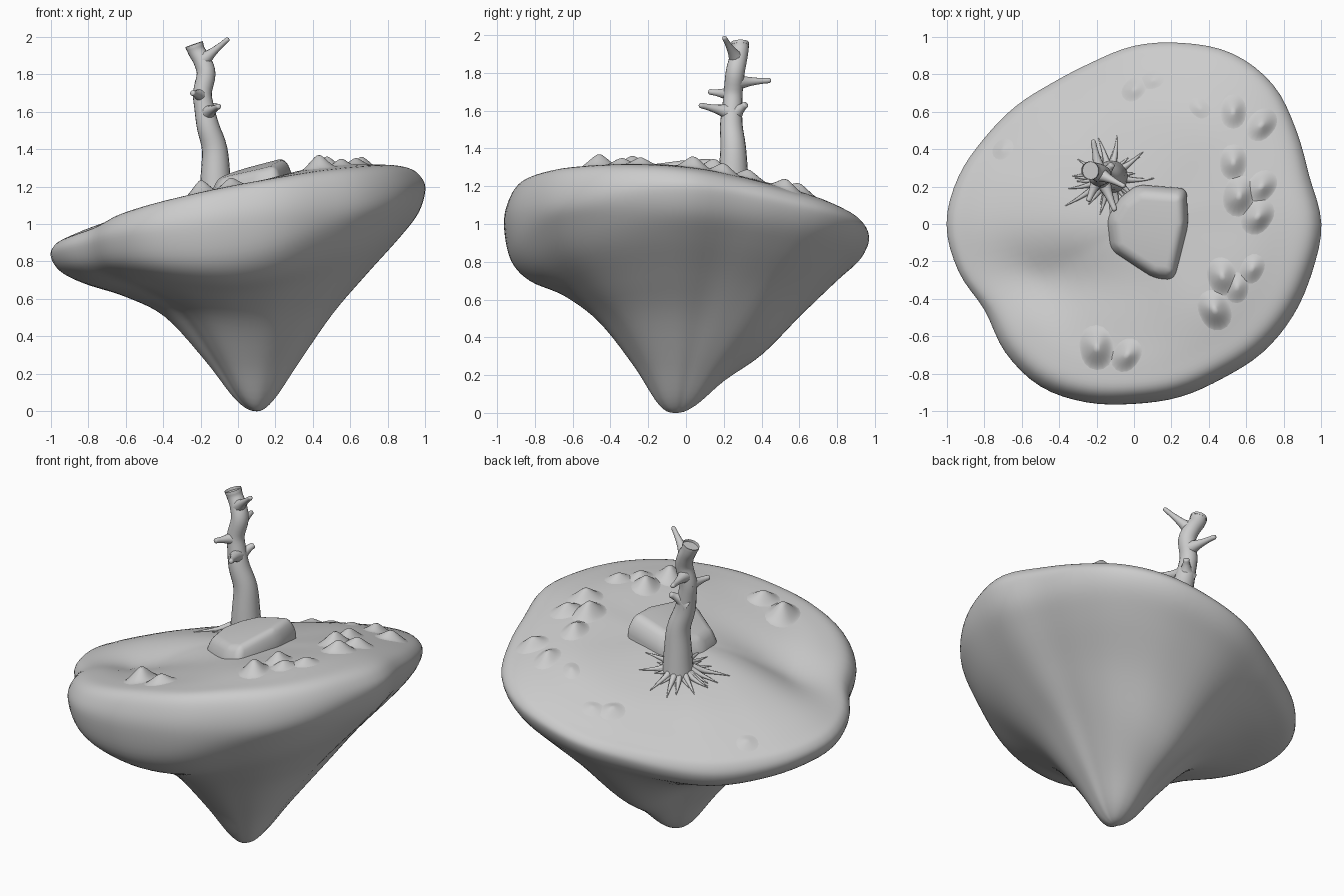
import bpy, bmesh, math, random
from mathutils import Vector
from mathutils.bvhtree import BVHTree

cube = bpy.data.objects.get("Cube")
if cube:
    bpy.data.objects.remove(cube, do_unlink=True)
random.seed(4)

grey = bpy.data.materials.new("plain_grey")
grey.use_nodes = True
grey.diffuse_color = (0.6, 0.6, 0.6, 1)
grey.node_tree.nodes["Principled BSDF"].inputs["Base Color"].default_value = (0.6, 0.6, 0.6, 1)


def finish(name, bm, angle=60):
    """Turn a bmesh into a smooth shaded object."""
    bmesh.ops.recalc_face_normals(bm, faces=bm.faces)
    mesh = bpy.data.meshes.new(name)
    bm.to_mesh(mesh)
    bm.free()
    mesh.materials.append(grey)
    obj = bpy.data.objects.new(name, mesh)
    bpy.context.collection.objects.link(obj)
    bpy.ops.object.select_all(action="DESELECT")
    obj.select_set(True)
    bpy.context.view_layer.objects.active = obj
    bpy.ops.object.shade_smooth_by_angle(angle=math.radians(angle))
    return obj


def spline(a, b, c, d, t):
    return b + (c - a) * (t / 2) + (a * 2 - b * 5 + c * 4 - d) * (t * t / 2) \
        + (b * 3 - a - c * 3 + d) * (t * t * t / 2)


def around(values, turn):
    """Smooth closed interpolation, turn running from 0 to 1."""
    n = len(values)
    i = int(turn * n)
    return spline(*(values[(i + k) % n] for k in (-1, 0, 1, 2)), turn * n - i)


def stitch(bm, rings, caps=True):
    """Join equal vertex rings into a skin."""
    for low, high in zip(rings, rings[1:]):
        for i in range(len(low)):
            j = (i + 1) % len(low)
            bm.faces.new((low[i], low[j], high[j], high[i]))
    if caps:
        bm.faces.new(rings[0])
        bm.faces.new(rings[-1])


# Island: outline radii every 15 degrees, and eight radial height profiles
OUTLINE = [1, .97, 1, 1.05, 1.05, 1, .95, .89, .87, .89, .92, .97,
           1, .97, .92, .97, 1, .985, .96, .955, .95, .97, .98, .985]
# middle, shoulder, rim, then down the underside
HEIGHTS = [Vector(row) for row in (
    (1.30, 1.29, 1.18, 1.06, .93, .73, .52, .26, .06),
    (1.21, 1.14, 1.05, .96, .84, .65, .43, .22, .05),
    (1.09, .96, .88, .80, .70, .51, .31, .17, .04),
    (1.04, .87, .76, .69, .64, .56, .44, .24, .05),
    (1.05, .92, .83, .755, .69, .62, .51, .27, .06),
    (1.09, 1.05, .92, .80, .72, .64, .52, .27, .06),
    (1.20, 1.20, 1.0, .82, .705, .62, .48, .25, .04),
    (1.30, 1.29, 1.1, 1.0, .85, .68, .50, .26, .05))]
UNDER = (1, .96, .85, .65, .45, .25, .1)
TIP = Vector((.1, -.05, 0))
CENTRE = 1.2


def profile(turn):
    """Control points (reach, height, tip weight) from top centre to tip."""
    h = around(HEIGHTS, turn)
    mid, shoulder, rim = h[0], h[1], h[2]
    pts = [Vector((0, CENTRE, 0)), Vector((.3, CENTRE * .6 + mid * .4, 0)), Vector((.6, mid, 0)),
           Vector((.8, mid * .35 + shoulder * .65 + .01, 0)), Vector((.92, shoulder, 0)),
           Vector((.98, shoulder * .6 + rim * .4, 0))]
    pts += [Vector((s, z, 1 - s)) for s, z in zip(UNDER, h[2:])]
    pts.append(Vector((0, 0, 1)))
    start = pts[0] * 2 - pts[1]
    end = Vector((-.1, h[8], 1.1))
    return [start] + pts + [end]


def build_island():
    bm = bmesh.new()
    around_steps, sub = 96, 5
    columns = []
    for a in range(around_steps):
        turn = a / around_steps
        reach = around(OUTLINE, turn)
        edge = Vector((math.cos(turn * math.tau), math.sin(turn * math.tau), 0)) * reach
        ctrl = profile(turn)
        column = []
        for i in range(len(ctrl) - 3):
            for k in range(sub):
                s, z, w = spline(*ctrl[i:i + 4], k / sub)
                p = edge * s + TIP * w
                # Broad shallow valley, fading before the rim
                if i < 6:
                    fade = min(1, max(0, (.15 - p.x) / .5)) * min(1, max(0, (1 - s) / .35))
                    z -= .05 * fade * math.exp(-((p.y + .3) / .17) ** 2)
                column.append((p.x, p.y, z))
        columns.append(column)
    rings = [[bm.verts.new(c[k]) for c in columns] for k in range(1, len(columns[0]))]
    stitch(bm, rings, caps=False)
    for ring, point in ((rings[0], (0, 0, CENTRE)), (rings[-1], TIP)):
        pole = bm.verts.new(point)
        for i in range(around_steps):
            bm.faces.new((ring[i], ring[(i + 1) % around_steps], pole))
    return finish("island", bm, 80)


island = build_island()
island_tree = BVHTree.FromPolygons([v.co for v in island.data.vertices],
                                   [p.vertices for p in island.data.polygons])


def ground(x, y):
    hit = island_tree.ray_cast(Vector((x, y, 3)), Vector((0, 0, -1)))[0]
    return hit.z if hit else 1


# Mounds: small peaked bells that follow the ground
def mound(name, x, y, radius, height):
    bm = bmesh.new()
    rings = []
    for k in range(1, 11):
        f = k / 10
        ring = []
        for i in range(20):
            a = i / 20 * math.tau
            r = radius * f * (1 + .15 * math.sin(2 * a + x * 9))
            px, py = x + r * math.cos(a), y + r * math.sin(a)
            lift = height * (1 - f) ** 2 * (1 + 1.4 * f)
            ring.append(bm.verts.new((px, py, ground(px, py) + lift - .002 * f)))
        rings.append(ring)
    stitch(bm, rings, caps=False)
    bm.faces.new(rings[0])
    finish(name, bm, 80)


MOUNDS = [(.53, .6, .045), (.68, .53, .05), (.53, .33, .05), (.56, .15, .07), (.68, .2, .05),
          (.66, .04, .06), (.47, -.28, .06), (.63, -.24, .035), (.43, -.46, .07),
          (.55, -.34, .035), (-.2, -.66, .08), (-.04, -.7, .05),
          (0, .72, .025), (.1, .77, .015), (-.7, .4, .015), (.35, .62, .015)]
for n, (x, y, h) in enumerate(MOUNDS):
    mound(f"mound_{n + 1}", x, y, .06 + h * .7, h)

# Tilted rounded slab of rock, narrower at the top and sinking to the front
corners = [Vector(c) for c in ((-.13, -.14), (-.01, -.22), (.11, -.3), (.22, -.31), (.29, 0),
                               (.28, .19), (.02, .21), (-.08, .14), (-.15, .03))]
middle = Vector((.09, -.05))
bm = bmesh.new()
rings = []
for scale, level, tilt in ((1, 1.08, .1), (1, 1.2, .24), (.82, 1.278, .27)):
    spots = [middle + (c - middle) * scale for c in corners]
    rings.append([bm.verts.new((p.x, p.y, level + tilt * p.x + .07 * p.y)) for p in spots])
stitch(bm, rings)
slab = finish("rock_slab", bm, 80)
bevel = slab.modifiers.new("rounding", "BEVEL")
bevel.width = .035
bevel.segments = 5
bevel.limit_method = "NONE"


# Tubes for the trunk, branches and roots
def tube(points, sides=14, sub=4):
    """Sweep a ring along (x, y, z, radius) control points."""
    pts = [Vector(p) for p in points]
    pts = [pts[0] * 2 - pts[1]] + pts + [pts[-1] * 2 - pts[-2]]
    path = [spline(*pts[i:i + 4], k / sub) for i in range(len(pts) - 3) for k in range(sub)]
    path.append(pts[-2])
    bm = bmesh.new()
    rings = []
    for i, p in enumerate(path):
        along = (path[min(i + 1, len(path) - 1)] - path[max(i - 1, 0)]).xyz.normalized()
        side = along.cross(Vector((.3, .2, 1) if abs(along.z) < .7 else (0, 1, 0))).normalized()
        up = along.cross(side)
        r = max(p.w, .002)
        rings.append([bm.verts.new(p.xyz + side * r * math.cos(a) + up * r * math.sin(a))
                      for a in (k / sides * math.tau for k in range(sides))])
    stitch(bm, rings, caps=False)
    bm.faces.new(rings[0])
    top = bm.faces.new(rings[-1])
    return bm, top


bm, top = tube([(-.12, .25, 1.12, .09), (-.12, .25, 1.25, .08), (-.125, .25, 1.4, .068),
                (-.16, .24, 1.52, .06), (-.18, .245, 1.62, .053), (-.19, .25, 1.7, .05),
                (-.17, .26, 1.8, .05), (-.19, .275, 1.87, .048),
                (-.22, .285, 1.92, .046), (-.235, .285, 1.96, .049)], 20)
# Hollow broken top
bmesh.ops.inset_region(bm, faces=[top], thickness=.02)
bmesh.ops.translate(bm, verts=top.verts, vec=(.005, 0, -.015))
finish("trunk", bm, 80)

BRANCHES = {"top_branch": ((-.19, .27, 1.87), (-.05, .2, 1.99), .028),
            "back_branch": ((-.18, .26, 1.75), (-.22, .45, 1.76), .03),
            "front_branch": ((-.19, .25, 1.685), (-.245, .12, 1.70), .032),
            "low_branch": ((-.17, .24, 1.59), (-.10, .07, 1.63), .032),
            "stub": ((-.17, .25, 1.58), (-.115, .32, 1.635), .038)}
for name, (start, end, r) in BRANCHES.items():
    a, b = Vector(start), Vector(end)
    steps = [(*a.lerp(b, t), r * f) for t, f in ((0, 1.6), (.35, .9), (.7, .55), (.95, .45), (1, .2))]
    finish(name, tube(steps, 12)[0])

# Ring of thin pointed roots lying on the ground
ROOTS = 26
for n in range(ROOTS):
    a = (n + random.uniform(-.3, .3)) / ROOTS * math.tau
    length = random.uniform(.13, .25) + (.08 if n == 16 else 0)
    bend = random.uniform(-.2, .2)
    steps = []
    for t, r, lift in ((.25, .024, .03), (.5, .015, .01), (.75, .008, .004), (1, .002, .002)):
        x = -.13 + length * t * math.cos(a + bend * t)
        y = .25 + length * t * math.sin(a + bend * t)
        steps.append((x, y, ground(x, y) + lift, r))
    finish(f"root_{n + 1}", tube(steps, 8, 2)[0])
